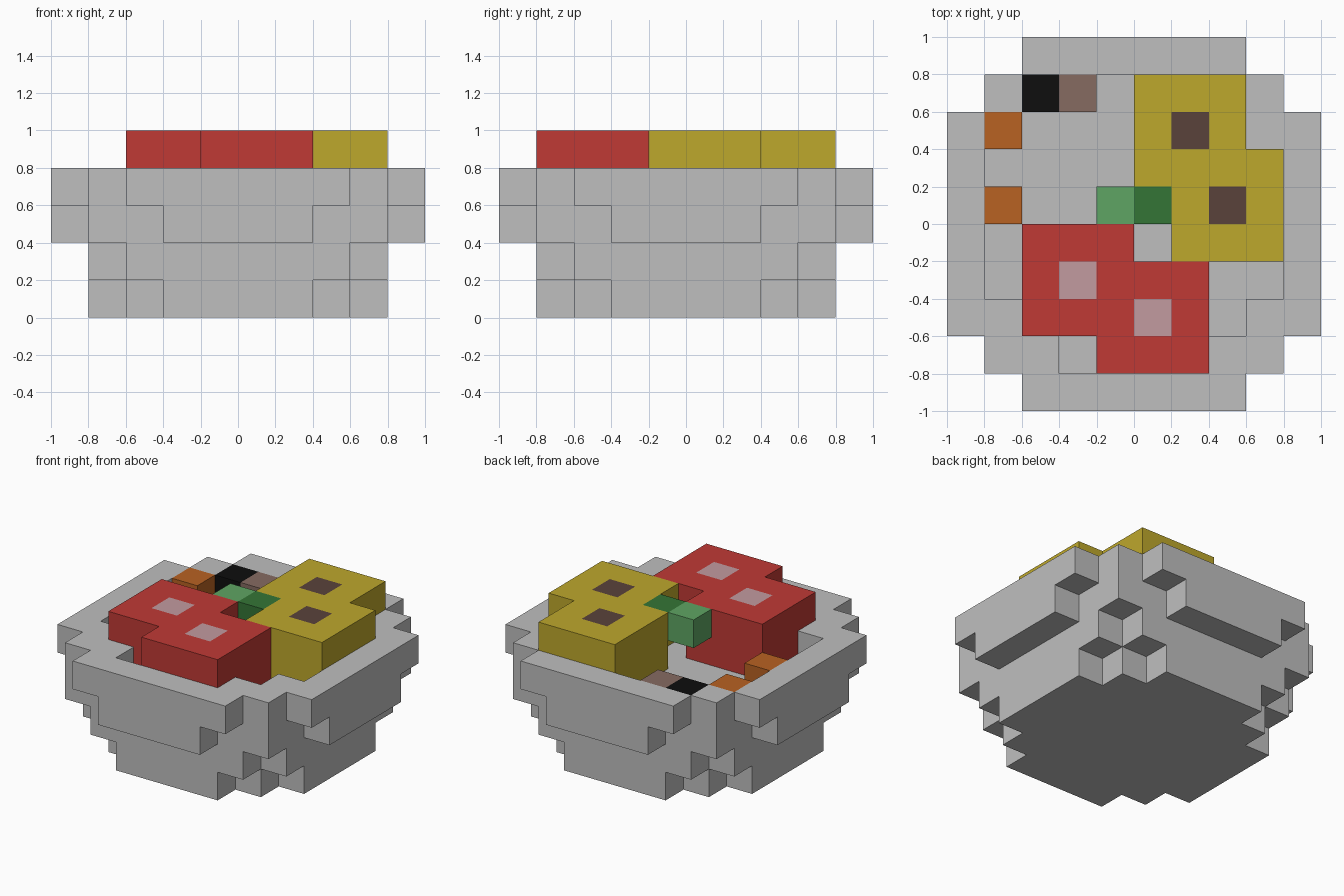
import bpy
import bmesh
from mathutils import Vector

U = 0.2  # edge length of one block

cube = bpy.data.objects.get("Cube")
if cube:
    bpy.data.objects.remove(cube, do_unlink=True)


def material(name, rgb):
    """Flat colour given as 8-bit sRGB, stored as linear values."""
    lin = [(c / 255 / 12.92) if c < 11 else ((c / 255 + 0.055) / 1.055) ** 2.4 for c in rgb]
    mat = bpy.data.materials.new(name)
    mat.use_nodes = True
    mat.diffuse_color = (*lin, 1)
    mat.node_tree.nodes["Principled BSDF"].inputs["Base Color"].default_value = (*lin, 1)
    return mat


grey = material("stone_grey", (191, 191, 191))
red = material("red", (192, 58, 53))
yellow = material("mustard_yellow", (190, 168, 44))
black = material("black", (14, 14, 14))
dusty = material("dusty_brown", (134, 107, 97))
brown = material("dark_brown", (90, 66, 59))
pink = material("dusty_pink", (194, 155, 160))
orange = material("orange", (184, 98, 34))
green = material("light_green", (95, 165, 99))
dark_green = material("dark_green", (52, 117, 54))


def box(xs, ys, zs):
    """Set of block cells covering half-open index ranges."""
    return {(x, y, z) for x in range(*xs) for y in range(*ys) for z in range(*zs)}


def build(name, cells, mat, spot_mat=None, spots=()):
    """Join cells into one shell; upward faces over spot cells get spot_mat."""
    bm = bmesh.new()
    for cell in cells:
        for axis in range(3):
            for sign in (-1, 1):
                step = [0, 0, 0]
                step[axis] = sign
                if tuple(c + s for c, s in zip(cell, step)) in cells:
                    continue
                n = Vector(step)
                a = Vector((0, 0, 0))
                a[(axis + 1) % 3] = 1
                b = n.cross(a)
                mid = Vector(cell) + Vector((0.5, 0.5, 0.5)) + n / 2
                corners = [mid + (a * i + b * j) / 2 for i, j in ((-1, -1), (1, -1), (1, 1), (-1, 1))]
                face = bm.faces.new([bm.verts.new(p * U) for p in corners])
                if n.z > 0 and cell[:2] in spots:
                    face.material_index = 1
    bmesh.ops.remove_doubles(bm, verts=bm.verts, dist=U / 100)
    bmesh.ops.dissolve_limit(bm, angle_limit=0.01, verts=bm.verts, edges=bm.edges,
                             delimit={'MATERIAL'})
    mesh = bpy.data.meshes.new(name)
    bm.to_mesh(mesh)
    bm.free()
    mesh.materials.append(mat)
    if spot_mat:
        mesh.materials.append(spot_mat)
    obj = bpy.data.objects.new(name, mesh)
    bpy.context.collection.objects.link(obj)


def disc(half_widths, z):
    """Stepped round layer: half width of each row, from the middle outwards."""
    cells = set()
    for row, w in enumerate(half_widths):
        for y in (row, -row - 1):
            cells |= box((-w, w), (y, y + 1), (z, z + 1))
    return cells


# Bowl: four stepped layers, with a shallow recess in the top one
layers = [(4, 4, 3, 2), (4, 4, 4, 3), (5, 5, 4, 4, 2), (5, 5, 5, 4, 3)]
bowl = set()
for z, widths in enumerate(layers):
    bowl |= disc(widths, z)
bowl -= disc(layers[0], 3)

# Small blocks set into the recess and the rim
small = {
    "black_block": ((-3, 3, 3), black),
    "dusty_block": ((-2, 3, 3), dusty),
    "orange_block_back": ((-4, 2, 3), orange),
    "orange_block_front": ((-4, 0, 3), orange),
    "stem_light": ((-1, 0, 4), green),
    "stem_dark": ((0, 0, 4), dark_green),
}
for name, (cell, mat) in small.items():
    bowl.discard(cell)
    build(name, {cell}, mat)
build("bowl", bowl, grey)

# Two large pieces resting in the recess, with spots on top
red_cells = box((-3, 0), (-3, 0), (3, 5)) | box((-1, 2), (-4, -1), (3, 5))
build("red_piece", red_cells, red, pink, {(-2, -2), (0, -3)})
yellow_cells = box((0, 3), (1, 4), (3, 5)) | box((1, 4), (-1, 2), (3, 5))
build("yellow_piece", yellow_cells - bowl, yellow, brown, {(1, 2), (2, 0)})
